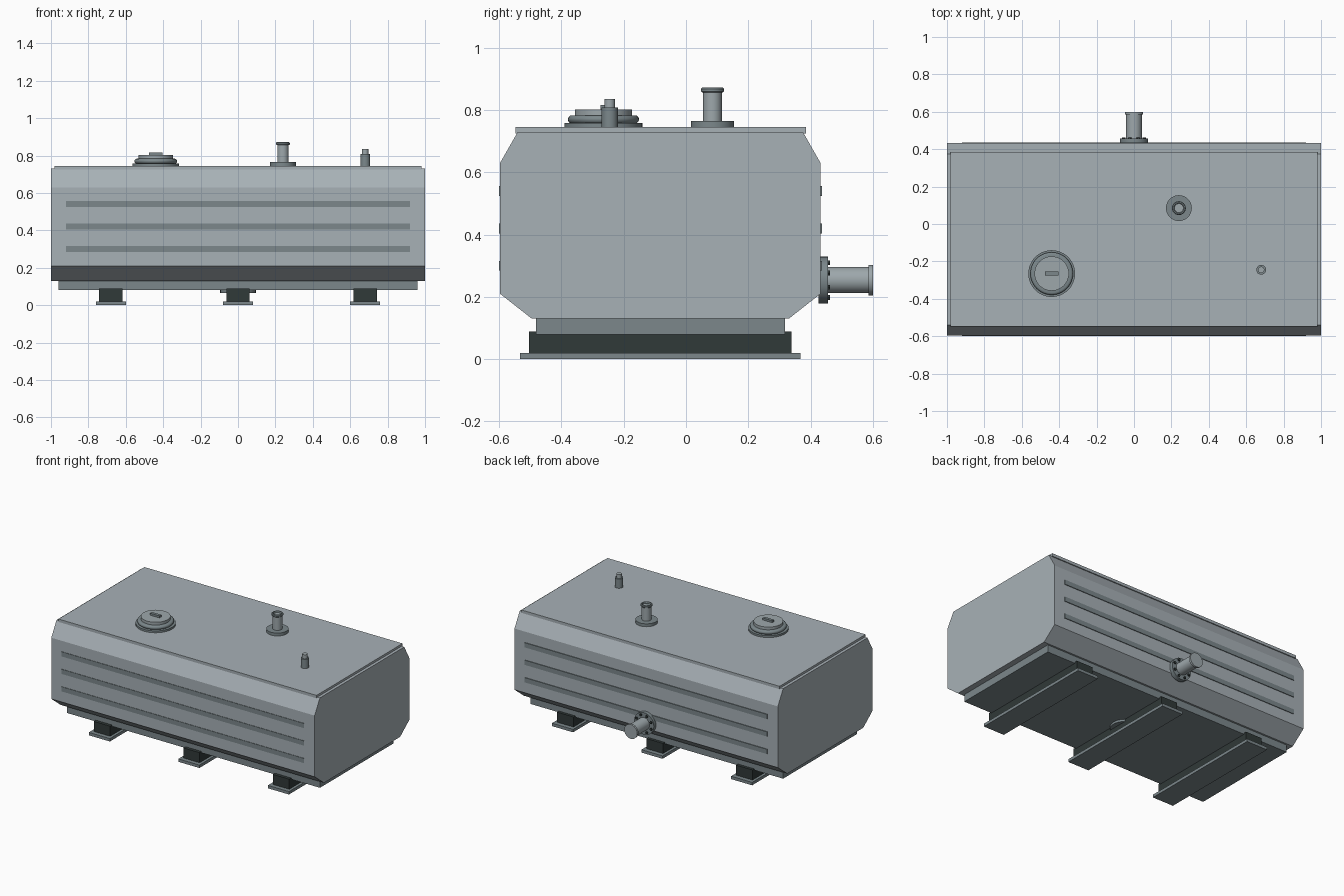
import bpy, bmesh, math
from mathutils import Matrix, Vector

if "Cube" in bpy.data.objects:
    bpy.data.objects.remove(bpy.data.objects["Cube"])


def material(name, rgb):
    m = bpy.data.materials.new(name)
    m.use_nodes = True
    col = (*rgb, 1.0)
    m.diffuse_color = col
    m.node_tree.nodes["Principled BSDF"].inputs["Base Color"].default_value = col
    return m


BODY = material("light grey tank", (0.39, 0.44, 0.47))
STEEL = material("mid grey steel", (0.2, 0.245, 0.26))
PIPE = material("pale grey pipe", (0.34, 0.39, 0.41))
RUBBER = material("black green rubber", (0.03, 0.041, 0.04))


def finish(name, bm, mat, smooth=False):
    bmesh.ops.recalc_face_normals(bm, faces=bm.faces)
    mesh = bpy.data.meshes.new(name)
    bm.to_mesh(mesh)
    bm.free()
    mesh.materials.append(mat)
    ob = bpy.data.objects.new(name, mesh)
    bpy.context.collection.objects.link(ob)
    if smooth:
        bpy.ops.object.select_all(action='DESELECT')
        ob.select_set(True)
        bpy.context.view_layer.objects.active = ob
        bpy.ops.object.shade_smooth_by_angle(angle=math.radians(35))
    return ob


def box(name, x, y, z, mat):
    """Box from (min, max) pairs on each axis."""
    bm = bmesh.new()
    size = [b - a for a, b in (x, y, z)]
    mid = [(a + b) / 2 for a, b in (x, y, z)]
    bmesh.ops.create_cube(bm, size=1, matrix=Matrix.Translation(mid) @ Matrix.Diagonal((*size, 1)))
    return finish(name, bm, mat)


def lathe(name, profile, mat, place, steps=40):
    """Revolve a (radius, height) profile; open ends are capped."""
    bm = bmesh.new()
    rings = []
    for r, h in profile:
        rings.append([bm.verts.new(place @ Vector((r * math.cos(a), r * math.sin(a), h)))
                      for a in (2 * math.pi * i / steps for i in range(steps))])
    for lo, hi in zip(rings, rings[1:]):
        for i in range(steps):
            j = (i + 1) % steps
            bm.faces.new((lo[i], lo[j], hi[j], hi[i]))
    bm.faces.new(rings[0])
    bm.faces.new(rings[-1])
    return finish(name, bm, mat, True)


def bead(r, h0, h1, b):
    """Profile of a disc with a rounded rim."""
    pts = [(r - b + b * math.sin(t), h0 + b - b * math.cos(t)) for t in (0, math.pi / 6, math.pi / 3, math.pi / 2)]
    return pts + [(p, h1 + h0 - h) for p, h in reversed(pts)]


# Tank shell: chamfered profile extruded along x
profile = [(-0.597, 0.21), (-0.597, 0.63), (-0.54, 0.73), (0.375, 0.73),
           (0.432, 0.63), (0.432, 0.21), (0.33, 0.13), (-0.495, 0.13)]
bm = bmesh.new()
base = bm.faces.new([bm.verts.new((-1, y, z)) for y, z in profile])
ext = bmesh.ops.extrude_face_region(bm, geom=[base])
bmesh.ops.translate(bm, vec=(2, 0, 0), verts=[v for v in ext["geom"] if isinstance(v, bmesh.types.BMVert)])
finish("tank_shell", bm, BODY)

# Top plate and underside tray
box("top_plate", (-0.98, 0.98), (-0.548, 0.385), (0.725, 0.745), BODY)
box("bottom_tray", (-0.96, 0.96), (-0.482, 0.318), (0.08, 0.135), STEEL)

# Raised side ribs
for z in (0.3, 0.42, 0.54):
    box("front_rib", (-0.92, 0.92), (-0.6, -0.59), (z - 0.016, z + 0.016), STEEL)
    box("back_rib", (-0.92, 0.92), (0.425, 0.437), (z - 0.016, z + 0.016), STEEL)

# Cross supports with foot plates
for x in (-0.68, 0, 0.68):
    box("support_block", (x - 0.062, x + 0.062), (-0.504, 0.338), (0.02, 0.089), RUBBER)
    box("foot_plate", (x - 0.08, x + 0.08), (-0.533, 0.368), (0, 0.02), STEEL)

# Drain disc under the tray
lathe("drain_disc", [(0.095, 0.065), (0.095, 0.082)], STEEL, Matrix.Translation((0, -0.083, 0)))

# Filler hatch
hx, hy = -0.44, -0.265
at = Matrix.Translation((hx, hy, 0))
lathe("hatch_base", [(0.125, 0.74), (0.125, 0.758)], STEEL, at, 48)
lathe("hatch_ring", bead(0.114, 0.757, 0.783, 0.012), STEEL, at, 48)
lathe("hatch_lid", [(0.092, 0.78), (0.092, 0.802)], PIPE, at, 48)
box("hatch_handle", (hx - 0.036, hx + 0.036), (hy - 0.01, hy + 0.01), (0.8, 0.816), STEEL)

# Vent pipe
at = Matrix.Translation((0.24, 0.085, 0))
lathe("vent_flange", [(0.069, 0.74), (0.069, 0.765)], STEEL, at)
lathe("vent_pipe", [(0.03, 0.76), (0.03, 0.862)], PIPE, at)
lathe("vent_rim", [(0.024, 0.86), (0.033, 0.856), (0.037, 0.86), (0.037, 0.868),
                   (0.033, 0.872), (0.027, 0.872), (0.024, 0.866), (0.024, 0.862)], STEEL, at)

# Small valve
at = Matrix.Translation((0.68, -0.245, 0))
lathe("valve_body", [(0.026, 0.74), (0.026, 0.808)], STEEL, at, 24)
lathe("valve_cap", [(0.017, 0.8), (0.017, 0.835)], PIPE, at, 24)

# Rear outlet pointing to the back, with a bolt circle
out = Matrix.Translation((0, 0, 0.254)) @ Matrix.Rotation(-math.pi / 2, 4, 'X')
lathe("outlet_flange", [(0.075, 0.425), (0.075, 0.456)], STEEL, out)
lathe("outlet_pipe", [(0.042, 0.45), (0.042, 0.595)], PIPE, out)
lathe("outlet_rim", [(0.049, 0.586), (0.049, 0.6)], PIPE, out)
for i in range(8):
    a = 2 * math.pi * (i + 0.5) / 8
    spot = out @ Matrix.Translation((0.06 * math.cos(a), 0.06 * math.sin(a), 0))
    lathe("outlet_bolt", [(0.009, 0.45), (0.009, 0.463)], RUBBER, spot, 6)
